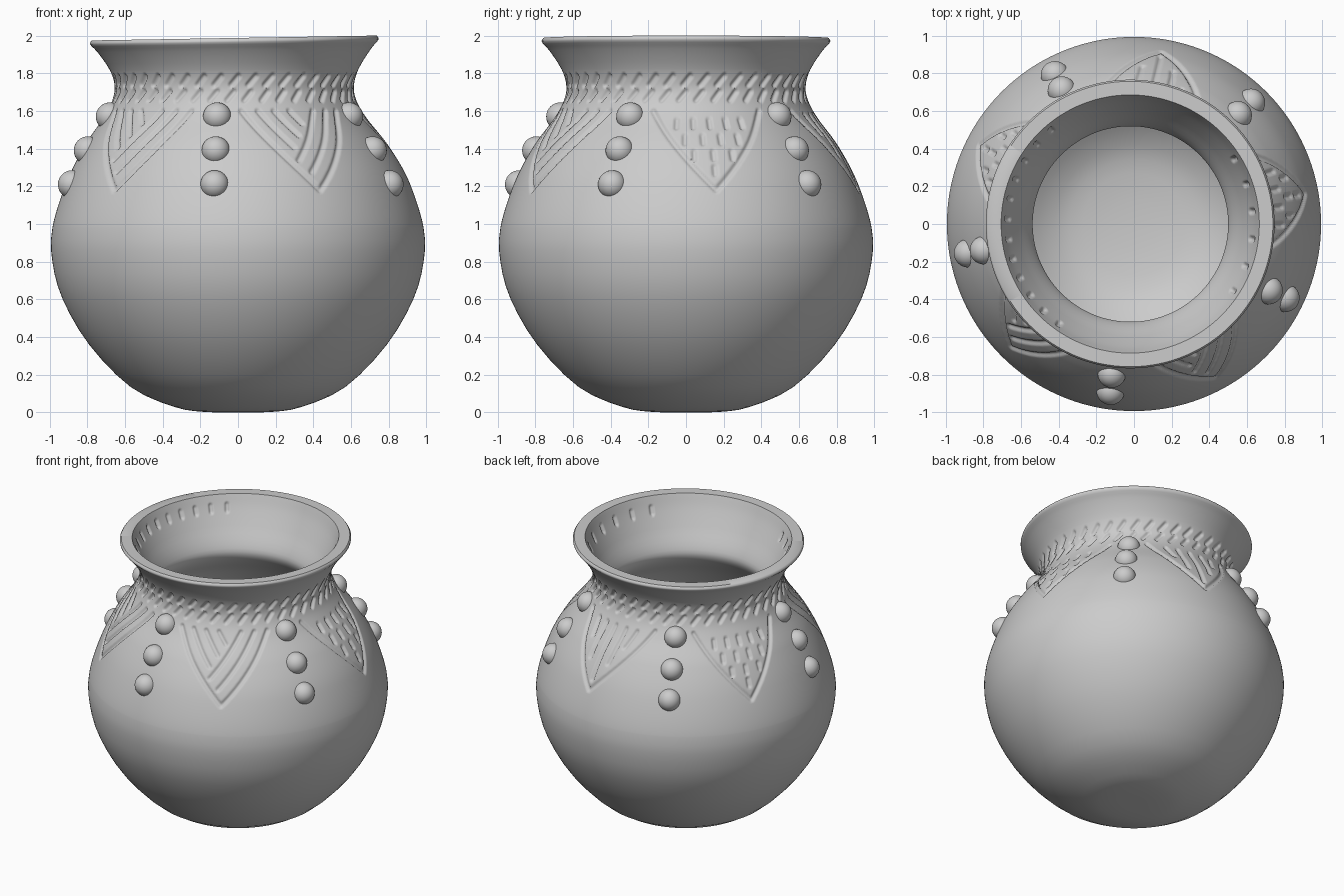
import bpy, bmesh, math
from mathutils import Vector
from mathutils.kdtree import KDTree

if "Cube" in bpy.data.objects:
    bpy.data.objects.remove(bpy.data.objects["Cube"])

OUTER = [(0, 0), (.18, .003), (.34, .03), (.57, .135), (.79, .36), (.93, .6), (.985, .8),
         (.985, .98), (.91, 1.22), (.81, 1.41), (.70, 1.56), (.65, 1.65), (.635, 1.73),
         (.66, 1.82), (.725, 1.92), (.765, 1.965), (.757, 1.987)]
INNER = [(.685, 1.987), (.65, 1.9), (.59, 1.78), (.535, 1.68), (.52, 1.61), (.57, 1.53),
         (.70, 1.40), (.81, 1.2), (.88, .95), (.88, .78), (.82, .58), (.67, .36), (.42, .17),
         (.2, .12), (0, .11)]
SEGS = 600
WIDTH, DEPTH = .017, .013


def spline(pts, dense_lo, dense_hi):
    """Catmull-Rom profile, finely divided in the decorated band."""
    p = [Vector(a) for a in pts]
    p = [2 * p[0] - p[1]] + p + [2 * p[-1] - p[-2]]
    out = []
    for i in range(1, len(p) - 2):
        a, b, c, d = p[i - 1:i + 3]
        fine = max(b.y, c.y) > dense_lo and min(b.y, c.y) < dense_hi
        n = max(3, math.ceil((c - b).length / .009)) if fine else 3
        for k in range(n):
            t = k / n
            out.append(.5 * (2 * b + (c - a) * t + (2 * a - 5 * b + 4 * c - d) * t * t
                             + (3 * b - a - 3 * c + d) * t ** 3))
    out.append(p[-2])
    for q in out:
        q.x, q.y = max(q.x, 0), max(q.y, 0)
    return out


outer, inner = spline(OUTER, 1.15, 1.8), spline(INNER, 1.85, 1.95)


def radius(z, prof):
    for a, b in zip(prof, prof[1:]):
        lo, hi = (a, b) if a.y <= b.y else (b, a)
        if lo.y <= z <= hi.y and hi.y > lo.y:
            return lo.x + (hi.x - lo.x) * (z - lo.y) / (hi.y - lo.y)


def warp(v):
    """Slightly off-centre neck and tilted rim of the handmade pot."""
    k = min(max((v.z - 1.2) / .5, 0), 1)
    t = min(max((v.z - 1.75) / .23, 0), 1)
    return Vector((v.x - .02 * k * k * (3 - 2 * k), v.y, v.z + .017 * v.x * t))


def on_wall(deg, z, prof=outer, inset=0):
    a, r = math.radians(deg), radius(z, prof) - inset
    return warp(Vector((r * math.cos(a), r * math.sin(a), z)))


# Pot body: hollow turned profile, closed at both centre points
profile = outer[1:] + inner[:-1]
verts = [warp(Vector((p.x * math.cos(2 * math.pi * j / SEGS),
                      p.x * math.sin(2 * math.pi * j / SEGS), p.y)))
         for p in profile for j in range(SEGS)]
faces = []
for i in range(len(profile) - 1):
    for j in range(SEGS):
        k = (j + 1) % SEGS
        faces.append((i * SEGS + j, i * SEGS + k, (i + 1) * SEGS + k, (i + 1) * SEGS + j))
under, floor, last = len(verts), len(verts) + 1, (len(profile) - 1) * SEGS
verts += [Vector((0, 0, 0)), Vector((0, 0, INNER[-1][1]))]
for j in range(SEGS):
    k = (j + 1) % SEGS
    faces.append((under, k, j))
    faces.append((last + j, last + k, floor))
me = bpy.data.meshes.new("pot_body")
me.from_pydata([tuple(v) for v in verts], [], faces)
me.update()
pot = bpy.data.objects.new("pot_body", me)
bpy.context.collection.objects.link(pot)

# Incised decoration: press the wall in near each stroke
tree = KDTree(len(verts))
for i, v in enumerate(verts):
    tree.insert(v, i)
tree.balance()
nearest = {}


def groove(a, b, prof=outer):
    """Stroke between wall points given as (degrees, height)."""
    n = math.ceil((on_wall(*a, prof) - on_wall(*b, prof)).length / .005)
    for i in range(n + 1):
        t = i / n
        p = on_wall(a[0] + (b[0] - a[0]) * t, a[1] + (b[1] - a[1]) * t, prof)
        for _, idx, dist in tree.find_range(p, WIDTH):
            nearest[idx] = min(dist, nearest.get(idx, 1))


# Two rows of slanted dashes round the neck
for i in range(44):
    d = i * 360 / 44
    groove((d - 1.5, 1.737), (d + 2, 1.783))
    groove((d - 3.5, 1.657), (d, 1.703))

# Short dashes inside the lip, on the two sides
for i in range(12):
    groove((130 + i * 9.5, 1.88), (130 + i * 9.5, 1.92), inner)
for i in range(6):
    groove((-33 + i * 13, 1.88), (-33 + i * 13, 1.92), inner)


# Five incised triangles, pointing down
def triangle(deg, style):
    def line(s0, v0, s1, v1):
        groove((deg + 25 * s0, 1.18 + .42 * v0), (deg + 25 * s1, 1.18 + .42 * v1))
    line(0, 0, -1, 1)
    line(0, 0, 1, 1)
    if style == "nested":
        for d in (.3, .6):
            line(-d / 2 + .08, d / 2 + .08, 1 - d, 1)
        for e in (.3, .6, .9):
            v = (e + .6) / 2 + .09
            line(e - v, v, e - 1, 1)
    elif style == "bars":
        for k in (-.55, -.28, 0, .28, .55):
            line(k * .8, abs(k) + .16, k * 1.05, .95)
    else:
        for v, count in ((.84, 5), (.64, 4), (.44, 3), (.25, 1)):
            for j in range(count):
                s = (j - (count - 1) / 2) * .28
                line(s, v - .05, s, v + .05)


for deg, style in ((-62, "nested"), (10, "dashes"), (81, "bars"), (153, "dashes"), (225, "nested")):
    triangle(deg, style)

normals = {i: me.vertices[i].normal.copy() for i in nearest}
for i, dist in nearest.items():
    press = DEPTH * (1 - (dist / WIDTH) ** 2)
    me.vertices[i].co = verts[i] - normals[i] * press
me.update()

# Five columns of three clay pellets
bm = bmesh.new()
for i in range(5):
    for z in (1.57, 1.39, 1.21):
        ball = bmesh.ops.create_uvsphere(bm, u_segments=32, v_segments=20, radius=.075)
        bmesh.ops.translate(bm, verts=ball["verts"], vec=on_wall(-98 + 72 * i, z, inset=.02))
pm = bpy.data.meshes.new("clay_pellets")
bm.to_mesh(pm)
bm.free()
pellets = bpy.data.objects.new("clay_pellets", pm)
bpy.context.collection.objects.link(pellets)

# Smooth shading with a crisp rim
bpy.context.view_layer.objects.active = pot
pot.select_set(True)
pellets.select_set(True)
bpy.ops.object.shade_smooth_by_angle(angle=math.radians(55))
